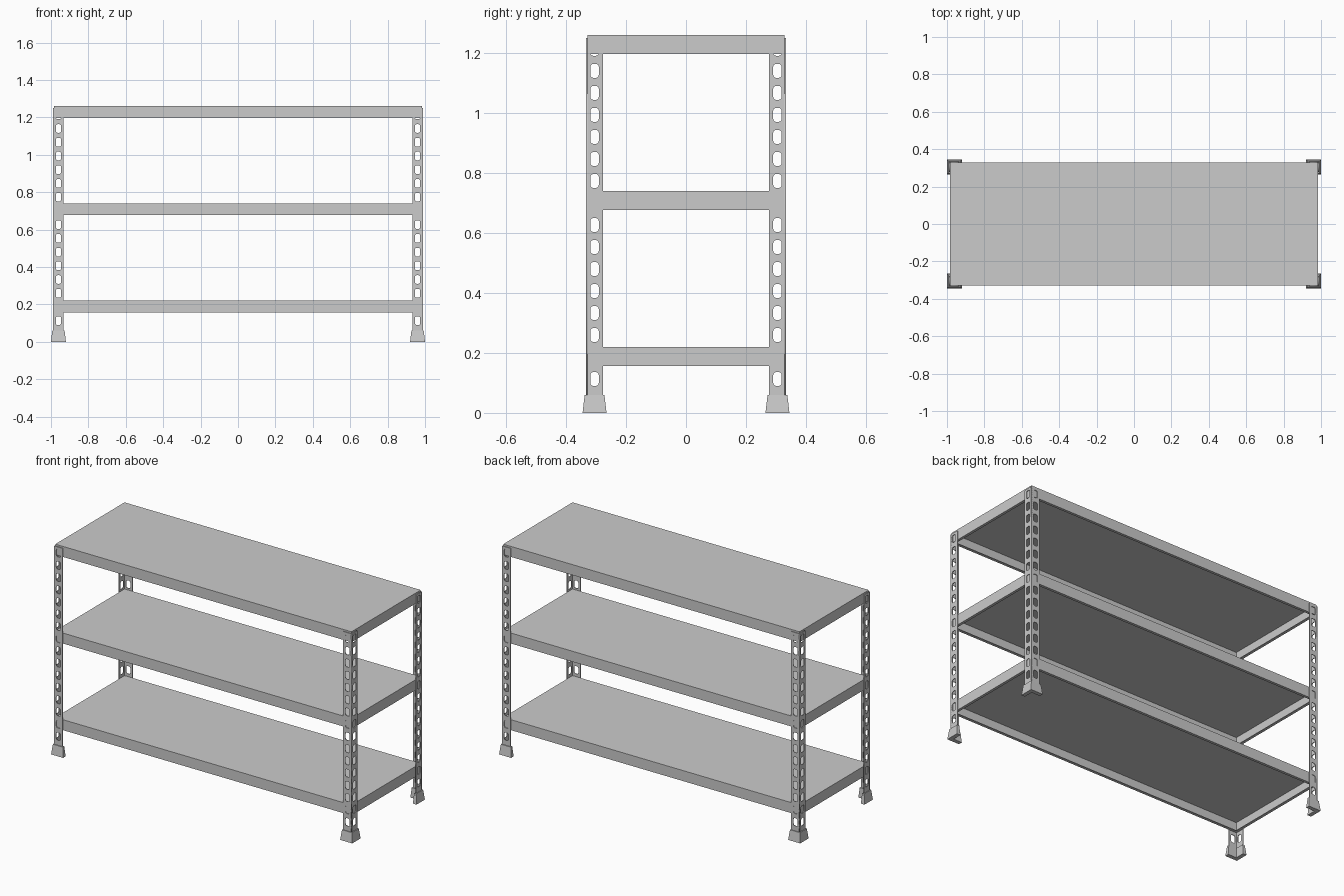
import bpy, bmesh, math
from mathutils import Matrix

cube = bpy.data.objects.get("Cube")
if cube:
    bpy.data.objects.remove(cube, do_unlink=True)

# One galvanised grey for everything
grey = bpy.data.materials.new("galvanised_grey")
grey.use_nodes = True
colour = (0.6, 0.6, 0.6, 1)
grey.diffuse_color = colour
grey.node_tree.nodes["Principled BSDF"].inputs["Base Color"].default_value = colour

SHELF_X, SHELF_Y, SHELF_H = 0.9835, 0.3285, 0.063
SHEET = 0.004
POST_X, POST_Y, POST_W, POST_TOP = 0.988, 0.333, 0.056, 1.25
FIRST_HOLE, HOLE_STEP, HOLES = 0.113, 0.0734, 16


def finish(name, bm):
    bmesh.ops.recalc_face_normals(bm, faces=bm.faces)
    mesh = bpy.data.meshes.new(name)
    bm.to_mesh(mesh)
    bm.free()
    mesh.materials.append(grey)
    obj = bpy.data.objects.new(name, mesh)
    bpy.context.collection.objects.link(obj)
    return obj


def rings_to_mesh(bm, rings):
    """Bridge equal rings of points in order and cap both ends."""
    loops = [[bm.verts.new(p) for p in ring] for ring in rings]
    n = len(loops[0])
    for a, b in zip(loops, loops[1:]):
        for i in range(n):
            j = (i + 1) % n
            bm.faces.new((a[i], a[j], b[j], b[i]))
    bm.faces.new(loops[0])
    bm.faces.new(loops[-1])


# Folded shelf tray: flat top, skirt and a return lip under the skirt
def shelf(name, z):
    lip = 0.016
    profile = [(SHEET, SHELF_H - SHEET), (SHEET, SHEET), (lip, SHEET),
               (lip, 0), (0, 0), (0, SHELF_H)]
    rings = []
    for inset, h in profile:
        x, y = SHELF_X - inset, SHELF_Y - inset
        rings.append([(x, y, z + h), (-x, y, z + h), (-x, -y, z + h), (x, -y, z + h)])
    bm = bmesh.new()
    rings_to_mesh(bm, rings)
    finish(name, bm)


# Rounded slot outline
def slot(cx, cz, w=0.028, h=0.046, r=0.009):
    pts = []
    corners = [(1, 1), (-1, 1), (-1, -1), (1, -1)]
    for k, (sx, sz) in enumerate(corners):
        for step in range(4):
            a = math.radians(90 * k + 30 * step)
            pts.append((cx + sx * (w / 2 - r) + r * math.cos(a),
                        cz + sz * (h / 2 - r) + r * math.sin(a)))
    return pts


# Slotted flat strip, made from a filled outline
def slotted_strip():
    curve = bpy.data.curves.new("strip", "CURVE")
    curve.dimensions = "2D"
    curve.fill_mode = "BOTH"
    curve.extrude = SHEET / 2
    outlines = [[(0, 0.01), (POST_W, 0.01), (POST_W, POST_TOP), (0, POST_TOP)]]
    outlines += [slot(POST_W / 2, FIRST_HOLE + HOLE_STEP * i) for i in range(HOLES)]
    for pts in outlines:
        spline = curve.splines.new("POLY")
        spline.points.add(len(pts) - 1)
        for p, (u, v) in zip(spline.points, pts):
            p.co = (u, v, 0, 1)
        spline.use_cyclic_u = True
    temp = bpy.data.objects.new("strip", curve)
    bpy.context.collection.objects.link(temp)
    bpy.context.view_layer.update()
    mesh = bpy.data.meshes.new_from_object(temp)
    bpy.data.objects.remove(temp, do_unlink=True)
    return mesh


# Angle post: the strip used twice, once along each side of the corner
def post(name, strip, mirror):
    bm = bmesh.new()
    half = SHEET / 2
    along_x = Matrix(((-1, 0, 0, POST_X), (0, 0, -1, POST_Y - half),
                      (0, 1, 0, 0), (0, 0, 0, 1)))
    along_y = Matrix(((0, 0, -1, POST_X - half), (-1, 0, 0, POST_Y),
                      (0, 1, 0, 0), (0, 0, 0, 1)))
    for place in (along_x, along_y):
        part = strip.copy()
        part.transform(mirror @ place)
        bm.from_mesh(part)
        bpy.data.meshes.remove(part)
        bmesh.ops.remove_doubles(bm, verts=bm.verts, dist=0.00001)
    finish(name, bm)


# Tapered angle foot
def foot(name, mirror):
    def angle(x, y, length, t, z):
        return [(x, y, z), (x - length, y, z), (x - length, y - t, z),
                (x - t, y - t, z), (x - t, y - length, z), (x, y - length, z)]
    bm = bmesh.new()
    rings_to_mesh(bm, [angle(1.0, 0.345, 0.08, 0.024, 0),
                       angle(0.993, 0.338, 0.066, 0.014, 0.06)])
    bm.transform(mirror)
    finish(name, bm)


for label, z in (("bottom", 0.157), ("middle", 0.677), ("top", 1.197)):
    shelf(label + "_shelf", z)

strip = slotted_strip()
for side, sx in (("left", 1), ("right", -1)):
    for end, sy in (("front", -1), ("back", 1)):
        mirror = Matrix.Diagonal((sx, sy, 1, 1))
        post(f"{end}_{side}_post", strip, mirror)
        foot(f"{end}_{side}_foot", mirror)
bpy.data.meshes.remove(strip)
